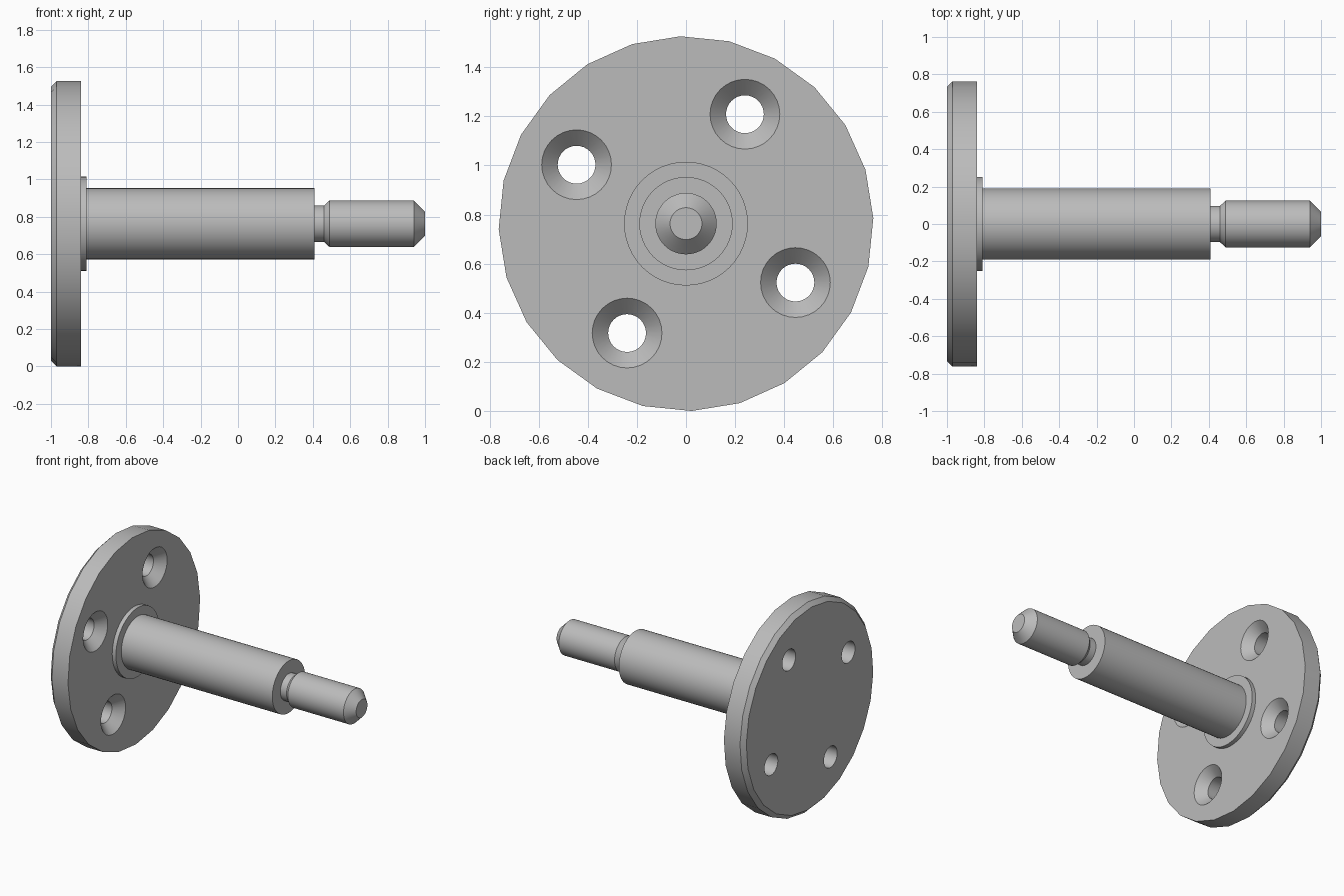
import bpy, bmesh, math
from mathutils import Matrix

if "Cube" in bpy.data.objects:
    bpy.data.objects.remove(bpy.data.objects["Cube"])

CZ = 0.763  # height of the shaft axis

steel = bpy.data.materials.new("steel grey")
steel.diffuse_color = (0.5, 0.5, 0.5, 1)
steel.use_nodes = True
steel.node_tree.nodes["Principled BSDF"].inputs["Base Color"].default_value = steel.diffuse_color


def lathe(name, profile, sides, y=0.0, z=CZ, phase=0.0):
    """Closed solid turned about an axis along x; profile is (x, radius)."""
    bm = bmesh.new()
    rings = []
    for x, r in profile:
        ring = []
        for i in range(sides):
            a = phase + 2 * math.pi * i / sides
            ring.append(bm.verts.new((x, y + r * math.cos(a), z + r * math.sin(a))))
        rings.append(ring)
    for a, b in zip(rings, rings[1:]):
        for i in range(sides):
            j = (i + 1) % sides
            bm.faces.new((a[i], a[j], b[j], b[i]))
    bm.faces.new(rings[0])
    bm.faces.new(rings[-1])
    bmesh.ops.recalc_face_normals(bm, faces=bm.faces)
    mesh = bpy.data.meshes.new(name)
    bm.to_mesh(mesh)
    bm.free()
    mesh.materials.append(steel)
    obj = bpy.data.objects.new(name, mesh)
    bpy.context.collection.objects.link(obj)
    return obj


def smooth(obj):
    bpy.ops.object.select_all(action='DESELECT')
    obj.select_set(True)
    bpy.context.view_layer.objects.active = obj
    bpy.ops.object.shade_smooth_by_angle(angle=math.radians(25))


# round flange with a chamfered back edge
flange = lathe("flange", [(-1, 0.733), (-0.97, 0.763), (-0.84, 0.763)], 24,
               phase=math.radians(1.7))

# four countersunk screw holes
for k in range(4):
    a = math.radians(61.7 + 90 * k)
    cutter = lathe("screw_hole_cutter",
                   [(-1.05, 0.077), (-0.905, 0.077), (-0.84, 0.142), (-0.79, 0.142)],
                   32, 0.506 * math.cos(a), CZ + 0.506 * math.sin(a))
    mod = flange.modifiers.new("screw_hole", 'BOOLEAN')
    mod.operation = 'DIFFERENCE'
    mod.solver = 'EXACT'
    mod.object = cutter
    bpy.context.view_layer.objects.active = flange
    bpy.ops.object.modifier_apply(modifier=mod.name)
    bpy.data.objects.remove(cutter, do_unlink=True)
smooth(flange)

# raised collar at the foot of the shaft
smooth(lathe("collar", [(-0.845, 0.252), (-0.81, 0.252)], 48))

# main shaft
smooth(lathe("shaft", [(-0.82, 0.19), (0.41, 0.19)], 48))

# undercut neck and chamfered end pin
smooth(lathe("end_pin", [(0.40, 0.097), (0.46, 0.097), (0.49, 0.125),
                         (0.94, 0.125), (1.0, 0.065)], 48))
